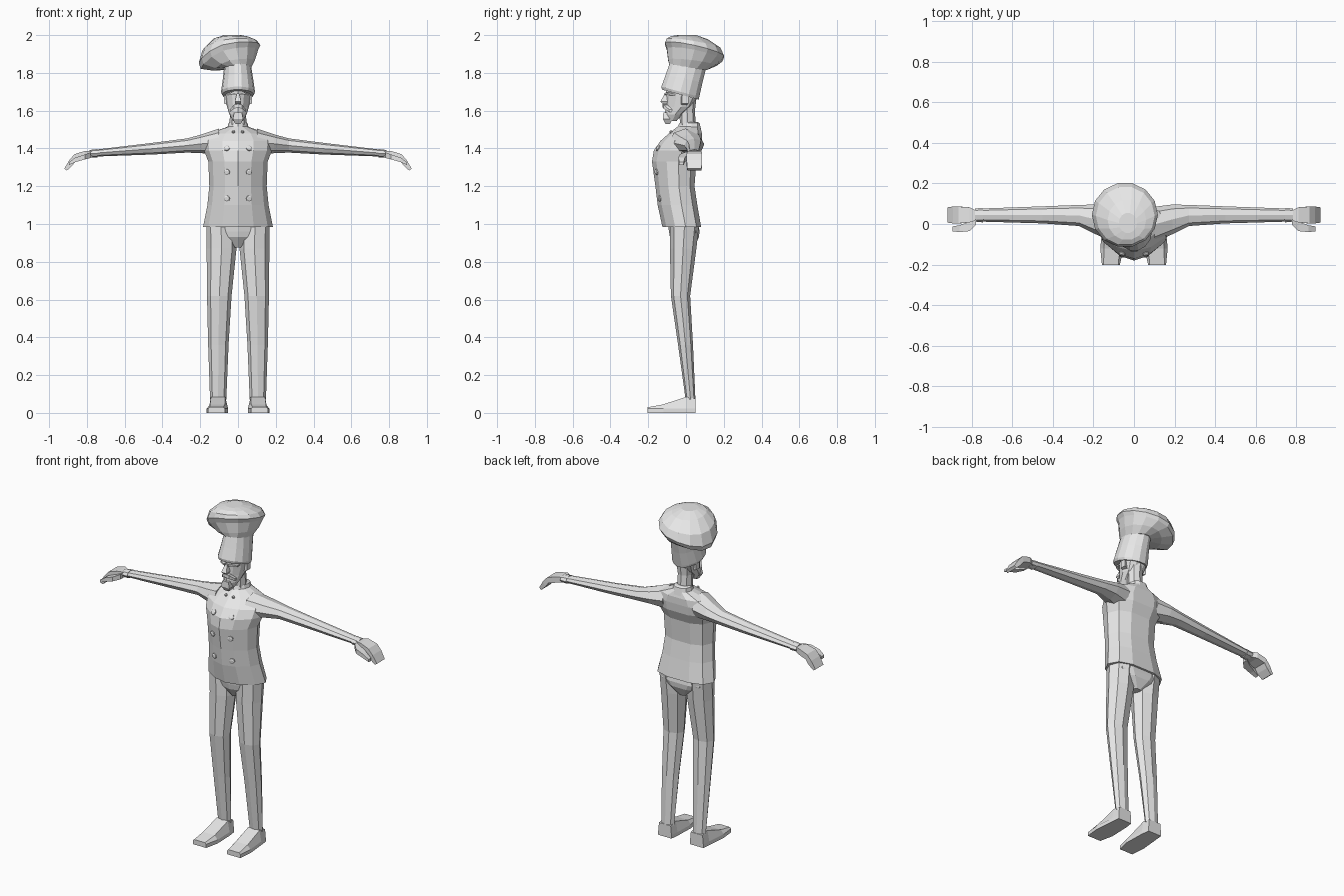
import bpy, bmesh, math
from mathutils import Vector
from mathutils.bvhtree import BVHTree

mat = bpy.data.materials.new("light grey")
mat.diffuse_color = (0.8, 0.8, 0.8, 1)


def loft(name, rings, mirror=False):
    """Skin a closed solid through rings of equal point count."""
    bm = bmesh.new()
    vs = [[bm.verts.new(p) for p in r] for r in rings]
    n = len(vs[0])
    for a, b in zip(vs, vs[1:]):
        for i in range(n):
            bm.faces.new((a[i], a[(i + 1) % n], b[(i + 1) % n], b[i]))
    bm.faces.new(vs[0])
    bm.faces.new(vs[-1])
    bmesh.ops.recalc_face_normals(bm, faces=bm.faces)
    me = bpy.data.meshes.new(name)
    bm.to_mesh(me)
    bm.free()
    me.materials.append(mat)
    ob = bpy.data.objects.new(name, me)
    bpy.context.collection.objects.link(ob)
    if mirror:
        ob.modifiers.new("Mirror", 'MIRROR').use_mirror_merge = False
    return ob


# Half outline of a body slice: share of half width, share of depth from front
BODY = [(0, 0), (.45, .1), (.85, .33), (1, .6), (.82, .88), (.4, 1)]


def body(z, w, y0, y1):
    right = [(w * a, y0 + (y1 - y0) * t, z) for a, t in BODY]
    return right + [(0, y1, z)] + [(-x, y, z) for x, y, z in right[:0:-1]]


def oval(z, x0, x1, y0, y1, n=8):
    return [((x0 + x1) / 2 + (x1 - x0) / 2 * math.cos(t), (y0 + y1) / 2 + (y1 - y0) / 2 * math.sin(t), z)
            for t in (2 * math.pi * i / n for i in range(n))]


def across(x, y0, y1, z0, z1, n=8):
    return [(x, a, b) for a, b, _ in oval(0, y0, y1, z0, z1, n)]


def rect(x, y0, y1, z0, z1, lean=0):
    return [(x + lean, y0, z0), (x + lean, y1, z0), (x, y1, z1), (x, y0, z1)]


def slab(z, x0, x1, y0, y1):
    return [(x0, y0, z), (x1, y0, z), (x1, y1, z), (x0, y1, z)]


def hat_ring(cx, cy, z, rx, ry, sx=0, sy=0, sag=0, n=14):
    """Tilted ring that can sag on one side."""
    out = []
    for i in range(n):
        c, s = math.cos(2 * math.pi * i / n), math.sin(2 * math.pi * i / n)
        out.append((cx + rx * c, cy + ry * s, z + sx * rx * c + sy * ry * s - sag * max(0, -c) ** 2))
    return out


# Jacket
jacket = loft("jacket", [body(*r) for r in [
    (.985, .185, -.125, .08), (1.10, .162, -.15, .06), (1.20, .152, -.162, .045),
    (1.33, .157, -.18, .055), (1.39, .18, -.17, .08), (1.44, .185, -.135, .085),
    (1.48, .15, -.09, .085), (1.515, .055, -.045, .075)]])
loft("collar", [body(*r) for r in [
    (1.49, .062, -.055, .082), (1.535, .05, -.035, .072), (1.54, .04, -.025, .06)]])

# Trousers
loft("pelvis", [body(*r) for r in [
    (1.03, .15, -.10, .06), (.96, .155, -.09, .072), (.93, .12, -.085, .068), (.875, .025, -.05, .04)]])
loft("leg", [oval(*r) for r in [
    (1.0, .012, .168, -.085, .07), (.87, .008, .166, -.085, .055), (.62, .034, .164, -.08, .022),
    (.36, .05, .158, -.042, .037), (.07, .062, .148, -.002, .05)]], True)

# Shoes, from heel to toe
loft("shoe", [[(x0, y, 0), (x1, y, 0), (x1, y, .022), (x1 - d, y, h), (x0 + d, y, h), (x0, y, .022)]
              for x0, x1, y, h, d in [(.062, .15, .05, .075, .005), (.056, .155, .0, .085, .012),
                                      (.052, .166, -.12, .045, .018), (.07, .158, -.203, .03, .008)]], True)

# Sleeves and cuffs
loft("sleeve", [across(*r) for r in [
    (.10, -.09, .085, 1.36, 1.505), (.19, -.05, .096, 1.375, 1.475), (.27, -.01, .094, 1.378, 1.453),
    (.45, .003, .087, 1.368, 1.43), (.76, .012, .076, 1.357, 1.393)]], True)
loft("cuff", [across(*r) for r in [
    (.745, .008, .08, 1.352, 1.397), (.785, .012, .076, 1.353, 1.392)]], True)

# Hands
loft("hand", [rect(*r) for r in [
    (.77, .02, .062, 1.356, 1.386), (.81, .008, .082, 1.352, 1.387),
    (.865, .003, .086, 1.338, 1.37, -.008), (.893, .003, .086, 1.312, 1.338, -.018),
    (.92, .007, .082, 1.283, 1.293, -.014)]], True)
loft("thumb", [rect(*r) for r in [
    (.78, -.005, .03, 1.35, 1.38), (.81, -.035, .012, 1.342, 1.368),
    (.86, -.04, -.006, 1.328, 1.352), (.895, -.036, -.012, 1.312, 1.328)]], True)

# Head
loft("neck", [oval(1.48, -.047, .047, -.03, .055), oval(1.60, -.042, .042, -.035, .047),
              oval(1.70, -.055, .055, -.05, .06)])
loft("head", [body(*r) for r in [
    (1.545, .026, -.105, -.05), (1.58, .046, -.112, -.02), (1.62, .058, -.108, .03),
    (1.66, .066, -.107, .052), (1.70, .072, -.107, .065), (1.76, .07, -.10, .07)]])
loft("nose", [slab(*r) for r in [
    (1.636, -.012, .012, -.122, -.09), (1.648, -.017, .017, -.136, -.09), (1.69, -.006, .006, -.112, -.09)]])
loft("moustache", [rect(*r) for r in [
    (0, -.124, -.09, 1.618, 1.636), (.022, -.118, -.08, 1.61, 1.631), (.042, -.09, -.06, 1.594, 1.607)]], True)
loft("goatee", [slab(*r) for r in [
    (1.53, -.014, .014, -.108, -.085), (1.555, -.028, .028, -.122, -.07), (1.59, -.02, .02, -.12, -.08)]])
loft("brow", [rect(*r) for r in [
    (.013, -.115, -.08, 1.682, 1.691), (.035, -.108, -.07, 1.686, 1.696), (.055, -.088, -.05, 1.68, 1.687)]], True)
loft("ear", [rect(*r) for r in [
    (.05, -.03, .005, 1.63, 1.675), (.074, -.022, .012, 1.637, 1.682)]], True)

# Tall hat with a drooping puff
loft("hat_band", [hat_ring(*r) for r in [
    (0, -.03, 1.685, .085, .10, 0, -.27), (0, -.03, 1.70, .09, .103, 0, -.27),
    (0, -.01, 1.77, .08, .1, 0, -.2), (-.002, .012, 1.845, .07, .1, 0, -.1)]])
loft("hat_puff", [hat_ring(*r) for r in [
    (-.002, .012, 1.825, .07, .1, 0, -.1), (-.02, .03, 1.855, .11, .128, .12, -.12, .03),
    (-.045, .045, 1.897, .152, .15, .17, -.2, .05), (-.045, .045, 1.922, .163, .16, .15, -.22, .045),
    (-.043, .04, 1.955, .145, .145, .1, -.17, .02), (-.035, .02, 1.985, .095, .1, .05, -.09),
    (-.03, .005, 2.0, .045, .05)]])

# Jacket buttons laid on the cloth
tree = BVHTree.FromPolygons([v.co for v in jacket.data.vertices], [p.vertices for p in jacket.data.polygons])
for i, (x, z, r) in enumerate([(.058, 1.40, .016), (.058, 1.275, .016), (.058, 1.135, .016), (.024, 1.485, .008)]):
    hit, normal, _, _ = tree.ray_cast(Vector((x, -1, z)), Vector((0, 1, 0)))
    turn = normal.to_track_quat('Z', 'Y')
    loft("button_%d" % (i + 1), [[hit + turn @ Vector(p) for p in oval(h, -k, k, -k, k)]
                                 for h, k in [(-.006, r), (.006, r), (.01, r * .6)]], True)
